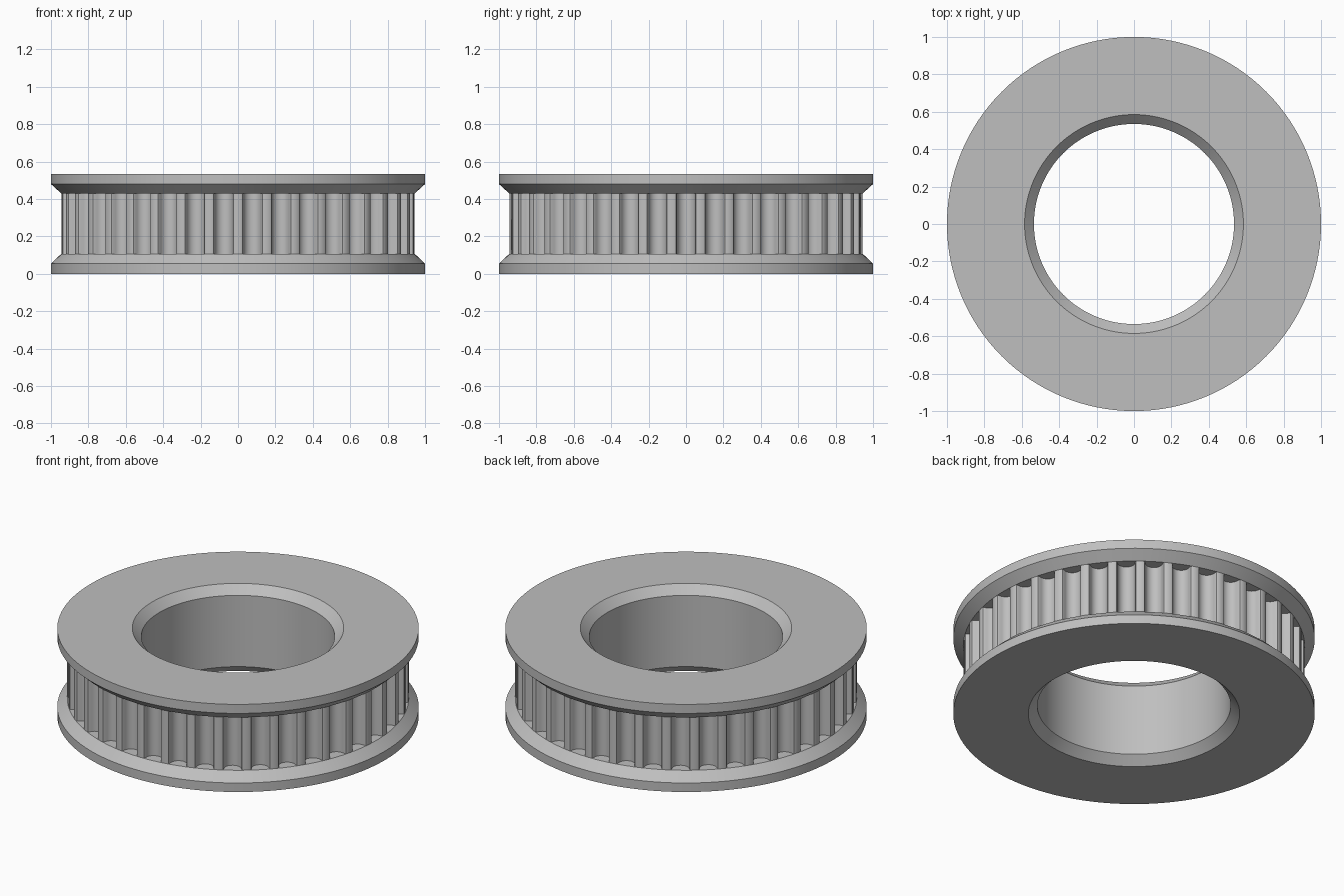
import bpy, bmesh, math

if "Cube" in bpy.data.objects:
    bpy.data.objects.remove(bpy.data.objects["Cube"])

TEETH = 38
TIP_R, GROOVE_HALF, GROOVE_DEPTH = 0.945, 0.050, 0.066
Z_LOW, Z_HIGH = 0.107, 0.43
SEGMENTS = 128

steel = bpy.data.materials.new("steel grey")
steel.diffuse_color = (0.52, 0.52, 0.52, 1)
steel.use_nodes = True
steel.node_tree.nodes["Principled BSDF"].inputs["Base Color"].default_value = steel.diffuse_color


def finish(bm, name):
    bmesh.ops.recalc_face_normals(bm, faces=bm.faces)
    mesh = bpy.data.meshes.new(name)
    bm.to_mesh(mesh)
    bm.free()
    mesh.materials.append(steel)
    obj = bpy.data.objects.new(name, mesh)
    bpy.context.collection.objects.link(obj)
    bpy.ops.object.select_all(action='DESELECT')
    obj.select_set(True)
    bpy.context.view_layer.objects.active = obj
    bpy.ops.object.shade_smooth_by_angle(angle=math.radians(30))
    return obj


def bridge(bm, rings, close):
    """Join consecutive rings of vertices with quads."""
    pairs = list(zip(rings, rings[1:] + rings[:1])) if close else list(zip(rings, rings[1:]))
    for a, b in pairs:
        n = len(a)
        for i in range(n):
            j = (i + 1) % n
            bm.faces.new((a[i], a[j], b[j], b[i]))


# Flanged body: bore, bore chamfers and two bevelled flanges
profile = [(0.535, 0.05), (0.585, 0), (1, 0), (1, 0.055), (TIP_R, Z_LOW), (0.87, Z_LOW),
           (0.87, Z_HIGH), (TIP_R, Z_HIGH), (1, 0.48), (1, 0.535), (0.585, 0.535), (0.535, 0.485)]
bm = bmesh.new()
rings = []
for r, z in profile:
    rings.append([bm.verts.new((r * math.cos(a), r * math.sin(a), z))
                  for a in (2 * math.pi * i / SEGMENTS for i in range(SEGMENTS))])
bridge(bm, rings, True)
finish(bm, "flanged_body")

# Toothed rim: one rounded groove outline repeated around the belt track
groove = [(-GROOVE_HALF - 0.012, 0), (-GROOVE_HALF - 0.004, 0.004)]
for k in range(13):
    t = math.pi * k / 12
    groove.append((-GROOVE_HALF * math.cos(t),
                   0.012 + (GROOVE_DEPTH - 0.012) * max(0, math.sin(t)) ** 0.85))
groove += [(GROOVE_HALF + 0.004, 0.004), (GROOVE_HALF + 0.012, 0)]

outline = []
for i in range(TEETH):
    centre = 2 * math.pi * i / TEETH
    for across, depth in groove:
        a, r = centre + across / TIP_R, TIP_R - depth
        outline.append((r * math.cos(a), r * math.sin(a)))
bm = bmesh.new()
bridge(bm, [[bm.verts.new((x, y, z)) for x, y in outline] for z in (Z_LOW, Z_HIGH)], False)
rim = finish(bm, "toothed_rim")
